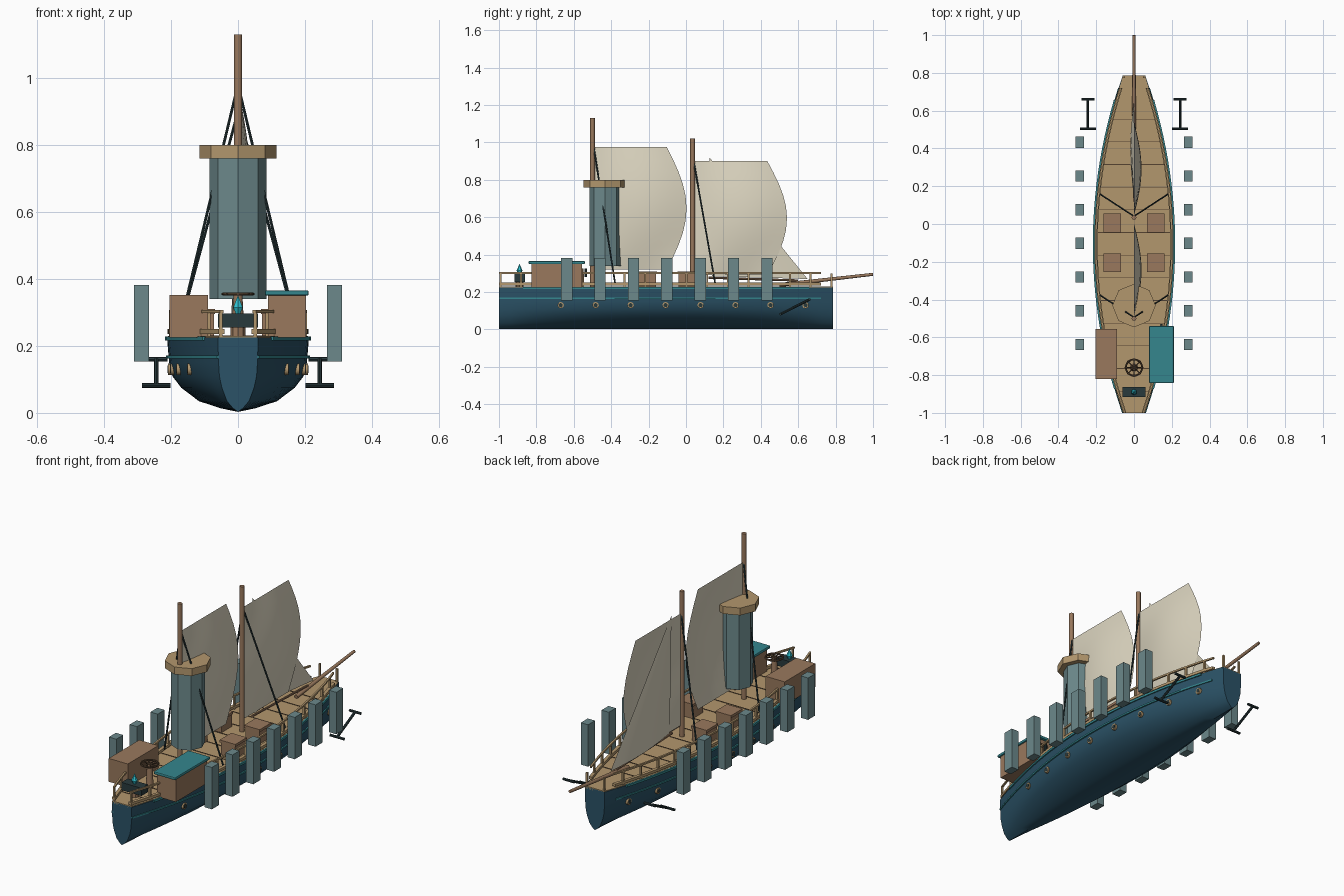
import bpy, bmesh, math
from mathutils import Vector

if "Cube" in bpy.data.objects:
    bpy.data.objects.remove(bpy.data.objects["Cube"])


def mat(name, rgb):
    m = bpy.data.materials.new(name)
    m.diffuse_color = (*rgb, 1)
    m.use_nodes = True
    m.node_tree.nodes["Principled BSDF"].inputs["Base Color"].default_value = m.diffuse_color
    return m


NAVY = mat("navy hull", (0.024, 0.085, 0.135))
TEAL = mat("teal trim", (0.035, 0.24, 0.27))
TAN = mat("tan deck", (0.45, 0.31, 0.155))
BROWN = mat("brown wood", (0.32, 0.19, 0.11))
DARKWOOD = mat("dark wood", (0.09, 0.055, 0.03))
SLATE = mat("slate teal", (0.15, 0.25, 0.26))
IRON = mat("dark iron", (0.022, 0.042, 0.046))
CREAM = mat("cream canvas", (0.72, 0.67, 0.53))
GLOW = mat("bright cyan crystal", (0.03, 0.55, 0.65))

Y0, Y1, DECK = -1.0, 0.785, 0.225


def finish(name, bm, material, smooth=None):
    bmesh.ops.recalc_face_normals(bm, faces=bm.faces)
    me = bpy.data.meshes.new(name)
    bm.to_mesh(me)
    bm.free()
    me.materials.append(material)
    ob = bpy.data.objects.new(name, me)
    bpy.context.collection.objects.link(ob)
    if smooth:
        bpy.ops.object.select_all(action='DESELECT')
        bpy.context.view_layer.objects.active = ob
        ob.select_set(True)
        bpy.ops.object.shade_smooth_by_angle(angle=math.radians(smooth))
    return ob


def box(name, x, y, z, material):
    """Box from (min, max) ranges."""
    bm = bmesh.new()
    bmesh.ops.create_cube(bm, size=1)
    for v in bm.verts:
        for i, (a, b) in enumerate((x, y, z)):
            v.co[i] = b if v.co[i] > 0 else a
    return finish(name, bm, material)


def rod(name, a, b, r, material, sides=8, r2=None):
    a, b = Vector(a), Vector(b)
    d = b - a
    bm = bmesh.new()
    bmesh.ops.create_cone(bm, cap_ends=True, segments=sides, radius1=r,
                          radius2=r if r2 is None else r2, depth=d.length)
    q = Vector((0, 0, 1)).rotation_difference(d.normalized())
    for v in bm.verts:
        v.co = q @ v.co + (a + b) / 2
    return finish(name, bm, material, 50 if sides > 8 else None)


def skin(name, rows, material, smooth=None, close=False):
    """Surface through rows of points; close joins each row and caps the ends."""
    bm = bmesh.new()
    vs = [[bm.verts.new(p) for p in row] for row in rows]
    n = len(rows[0])
    for a, b in zip(vs, vs[1:]):
        for i in range(n if close else n - 1):
            j = (i + 1) % n
            bm.faces.new((a[i], a[j], b[j], b[i]))
    if close:
        bm.faces.new(vs[0])
        bm.faces.new(vs[-1])
    return finish(name, bm, material, smooth)


def half_width(y):
    t = (y + 0.1075) / 0.8925
    return 0.06 + 0.152 * (1 - t * t)


STATIONS = [Y0 + (Y1 - Y0) * i / 28 for i in range(29)]

# Hull: one cross-section scaled along the length
SECTION = [(1, DECK), (0.97, 0.15), (0.925, 0.11), (0.8, 0.075), (0.55, 0.035), (0.25, 0.014)]
ring = SECTION + [(0, 0.003)] + [(-x, z) for x, z in reversed(SECTION)]
skin("hull", [[(x * half_width(y), y, z) for x, z in ring] for y in STATIONS],
     NAVY, 40, close=True)


def edge_strip(name, offset, width, z0, z1, material, ya=Y0, yb=Y1):
    """Long strips that follow the hull edge on both sides."""
    for s, side in ((-1, "left"), (1, "right")):
        rows = []
        for y in STATIONS:
            if ya <= y <= yb:
                w = half_width(y) + offset
                rows.append([(s * (w - width), y, z0), (s * w, y, z0),
                             (s * w, y, z1), (s * (w - width), y, z1)])
        skin(f"{name}_{side}", rows, material, close=True)


# Deck with seams
skin("deck", [[(s * (half_width(y) - 0.003), y, z) for s, z in
               ((-1, DECK - 0.01), (1, DECK - 0.01), (1, DECK + 0.004), (-1, DECK + 0.004))]
              for y in STATIONS], TAN, close=True)
for i in range(13):
    y = -0.885 + i * 0.12
    w = half_width(y) - 0.02
    box("deck_seam", (-w, w), (y - 0.002, y + 0.002), (DECK, DECK + 0.006), DARKWOOD)

# Painted strakes, gunwale and railing
edge_strip("upper_strake", 0.006, 0.014, 0.216, 0.228, TEAL, -0.88, 0.7)
edge_strip("lower_strake", 0.003, 0.016, 0.163, 0.172, TEAL)
edge_strip("gunwale", -0.002, 0.018, 0.236, 0.25, TAN)
edge_strip("rail", -0.006, 0.010, 0.298, 0.307, TAN)
for s in (-1, 1):
    for i in range(17):
        y = Y0 + 0.008 + i * (Y1 - Y0 - 0.016) / 16
        x = s * (half_width(y) - 0.011)
        box("rail_post", (x - 0.005, x + 0.005), (y - 0.005, y + 0.005), (DECK, 0.3), TAN)

# Portholes: ring and dark glass
for s in (-1, 1):
    for i in range(8):
        y = -0.67 + i * 0.187
        x = s * half_width(y) * 0.945
        rod("porthole_ring", (x - s * 0.012, y, 0.13), (x + s * 0.008, y, 0.13), 0.017, TAN, 12)
        rod("porthole_glass", (x, y, 0.13), (x + s * 0.0095, y, 0.13), 0.011, IRON, 12)

# Cabins
box("left_cabin", (-0.205, -0.09), (-0.82, -0.557), (DECK, 0.352), BROWN)
box("right_cabin", (0.09, 0.203), (-0.825, -0.555), (DECK, 0.352), BROWN)
roof = box("right_cabin_roof", (0.08, 0.211), (-0.842, -0.54), (0.35, 0.366), TEAL)
bev = roof.modifiers.new("soft_edge", 'BEVEL')
bev.width = 0.005
bev.segments = 2
box("cabin_door", (0.118, 0.172), (-0.556, -0.548), (DECK, 0.325), DARKWOOD)
rod("cabin_lamp", (0.145, -0.535, 0.28), (0.145, -0.535, 0.325), 0.007, IRON)

# Steering wheel lying on its pedestal
rod("wheel_pedestal", (0, -0.76, DECK), (0, -0.76, 0.355), 0.02, BROWN, 12, 0.013)
bpy.ops.mesh.primitive_torus_add(major_radius=0.043, minor_radius=0.005, major_segments=20,
                                 minor_segments=6, location=(0, -0.76, 0.355))
wheel = bpy.context.object
wheel.name = "steering_wheel"
wheel.data.materials.append(DARKWOOD)
for i in range(4):
    c, d = math.cos(i * math.pi / 4) * 0.049, math.sin(i * math.pi / 4) * 0.049
    rod("wheel_spoke", (-c, -0.76 - d, 0.355), (c, -0.76 + d, 0.355), 0.003, DARKWOOD, 6)

# Crystal on a dark stand
rod("crystal_stand_foot", (0, -0.89, DECK), (0, -0.89, 0.262), 0.022, BROWN)
box("crystal_stand", (-0.06, 0.06), (-0.917, -0.862), (0.255, 0.297), IRON)
rod("crystal_bottom", (0, -0.89, 0.294), (0, -0.89, 0.315), 0.007, GLOW, 6, 0.016)
rod("crystal_top", (0, -0.89, 0.315), (0, -0.89, 0.352), 0.016, GLOW, 6, 0.0)

# Deck crates with lids
for x in (-0.115, 0.115):
    for y in (0.005, -0.205):
        box("crate", (x - 0.043, x + 0.043), (y - 0.045, y + 0.045), (DECK, 0.298), BROWN)
        box("crate_lid", (x - 0.047, x + 0.047), (y - 0.05, y + 0.05), (0.296, 0.31), BROWN)

# Masts, bowsprit, shrouds
for name, y, top, tie in (("aft", -0.5, 1.13, 0.98), ("fore", 0.035, 1.02, 0.9)):
    rod(f"{name}_mast", (0, y, DECK), (0, y, top), 0.0125, BROWN, 12)
    for s in (-1, 1):
        rod(f"{name}_shroud", (0, y + 0.006, tie), (s * 0.178, y + 0.122, 0.24), 0.0045, IRON, 6)
rod("bowsprit", (0, 0.5, 0.238), (0, 1.0, 0.295), 0.011, BROWN, 12, 0.008)

# Hanging eight-sided tower with its platform
rod("tower", (0, -0.432, 0.34), (0, -0.432, 0.765), 0.085, SLATE)
rod("tower_platform", (0, -0.432, 0.76), (0, -0.432, 0.80), 0.115, TAN)


def sail(name, y, z0, z1):
    """Billowed sail with a bowed free edge."""
    n, rows = 10, []
    for i in range(n + 1):
        v = i / n
        bow = math.sin(math.pi * v)
        length = 0.39 + 0.105 * bow
        rows.append([(0.04 * bow * math.sin(math.pi * j / n), y + length * j / n,
                      z0 + (z1 - z0) * v) for j in range(n + 1)])
    skin(name, rows, CREAM, 60)


sail("aft_sail", -0.492, 0.32, 0.975)
sail("fore_sail", 0.045, 0.29, 0.9)

# Jib: triangle with a slight belly
peak, tack, clew = Vector((0, 0.125, 0.92)), Vector((0, 0.65, 0.27)), Vector((0, 0.14, 0.285))
rows = []
for i in range(9):
    a, b = peak.lerp(tack, max(i / 8, 0.004)), peak.lerp(clew, max(i / 8, 0.004))
    rows.append([a.lerp(b, j / 6) - Vector((0.02 * math.sin(math.pi * j / 6) * i / 8, 0, 0))
                 for j in range(7)])
skin("jib", rows, CREAM, 60)
rod("jib_boom", (0, 0.12, 0.277), (0, 0.6, 0.262), 0.006, BROWN)

# Floating side pillars and anchors
for s in (-1, 1):
    for i in range(7):
        y = 0.433 - i * 0.1785
        x = s * 0.288
        box("side_pillar", (x - 0.022, x + 0.022), (y - 0.03, y + 0.03), (0.154, 0.382), SLATE)
    x = s * 0.244
    rod("anchor_shank", (x, 0.505, 0.082), (x, 0.66, 0.16), 0.007, IRON)
    rod("anchor_arms", (x - 0.042, 0.505, 0.082), (x + 0.042, 0.505, 0.082), 0.007, IRON)
    rod("anchor_stock", (x - 0.034, 0.66, 0.16), (x + 0.034, 0.66, 0.16), 0.007, IRON)
